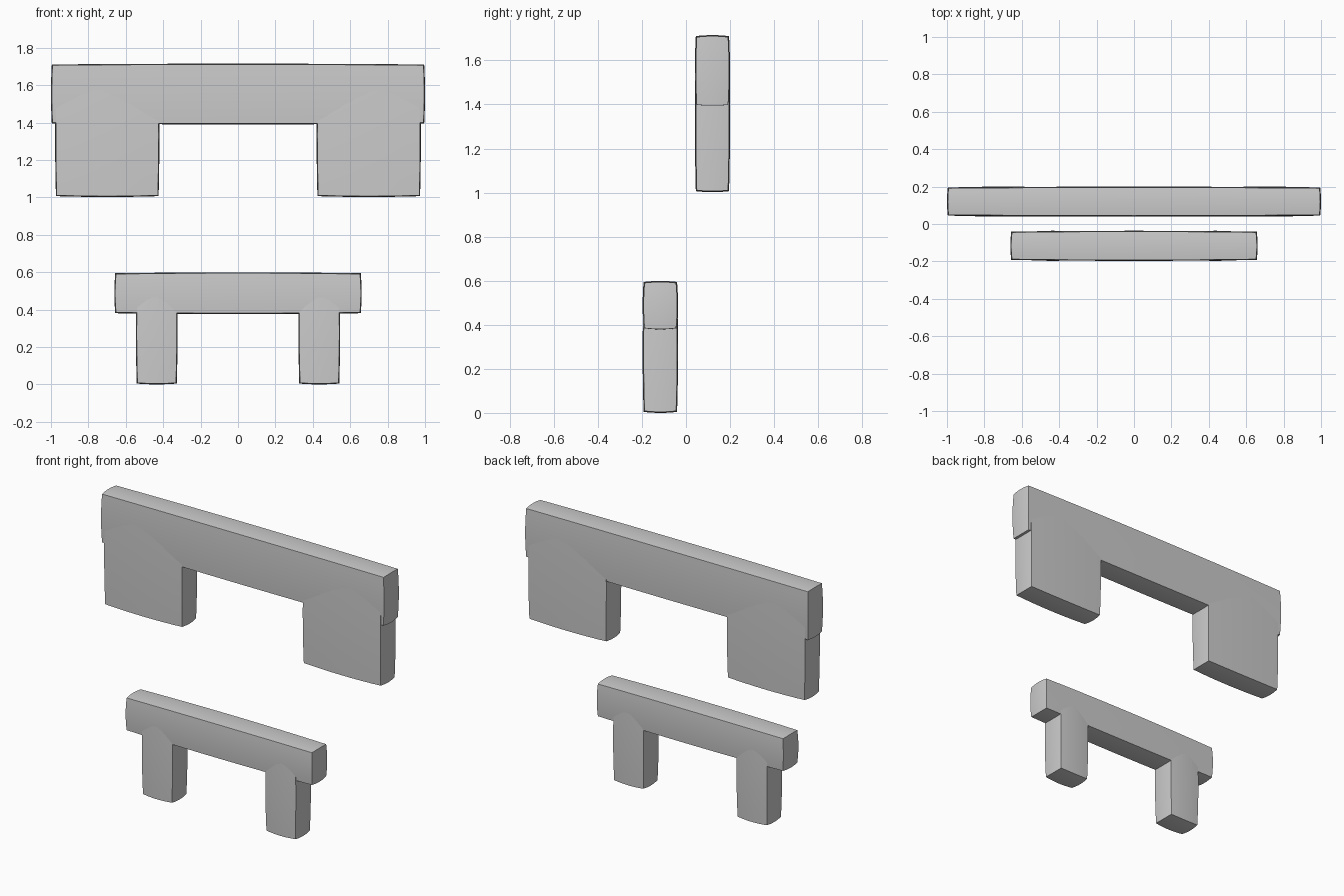
import bpy, bmesh
from mathutils import Vector

if "Cube" in bpy.data.objects:
    bpy.data.objects.remove(bpy.data.objects["Cube"])

BULGE = 0.009


def block(name, lo, hi):
    """Stone block whose faces swell gently outwards; lo/hi are the outermost limits."""
    lo, hi = Vector(lo), Vector(hi)
    centre = (lo + hi) / 2
    half = (hi - lo) / 2 - Vector((BULGE,) * 3)
    bm = bmesh.new()
    bmesh.ops.create_cube(bm, size=2)
    bmesh.ops.subdivide_edges(bm, edges=bm.edges[:], cuts=7, use_grid_fill=True)
    for v in bm.verts:
        p = v.co.copy()
        for i in range(3):
            a, b = p[(i + 1) % 3], p[(i + 2) % 3]
            swell = BULGE * (1 - (a * a + b * b) / 2)
            v.co[i] = p[i] * (half[i] + swell)
    me = bpy.data.meshes.new(name)
    bm.to_mesh(me)
    bm.free()
    ob = bpy.data.objects.new(name, me)
    ob.location = centre
    bpy.context.collection.objects.link(ob)
    bpy.ops.object.select_all(action='DESELECT')
    ob.select_set(True)
    bpy.context.view_layer.objects.active = ob
    bpy.ops.object.shade_smooth_by_angle(angle=0.6)


def arch(name, y, beam_x, beam_z, leg_x, leg_z):
    """Horizontal beam resting on two mirrored legs."""
    block(name + "_beam", (-beam_x, y[0], beam_z[0]), (beam_x, y[1], beam_z[1]))
    block(name + "_right_leg", (leg_x[0], y[0], leg_z[0]), (leg_x[1], y[1], leg_z[1]))
    block(name + "_left_leg", (-leg_x[1], y[0], leg_z[0]), (-leg_x[0], y[1], leg_z[1]))


# Large upper piece at the back, small lower piece at the front
arch("upper", (0.04, 0.2), 1.0, (1.39, 1.715), (0.42, 0.978), (1.002, 1.66))
arch("lower", (-0.197, -0.036), 0.661, (0.376, 0.599), (0.323, 0.546), (0.0, 0.55))
